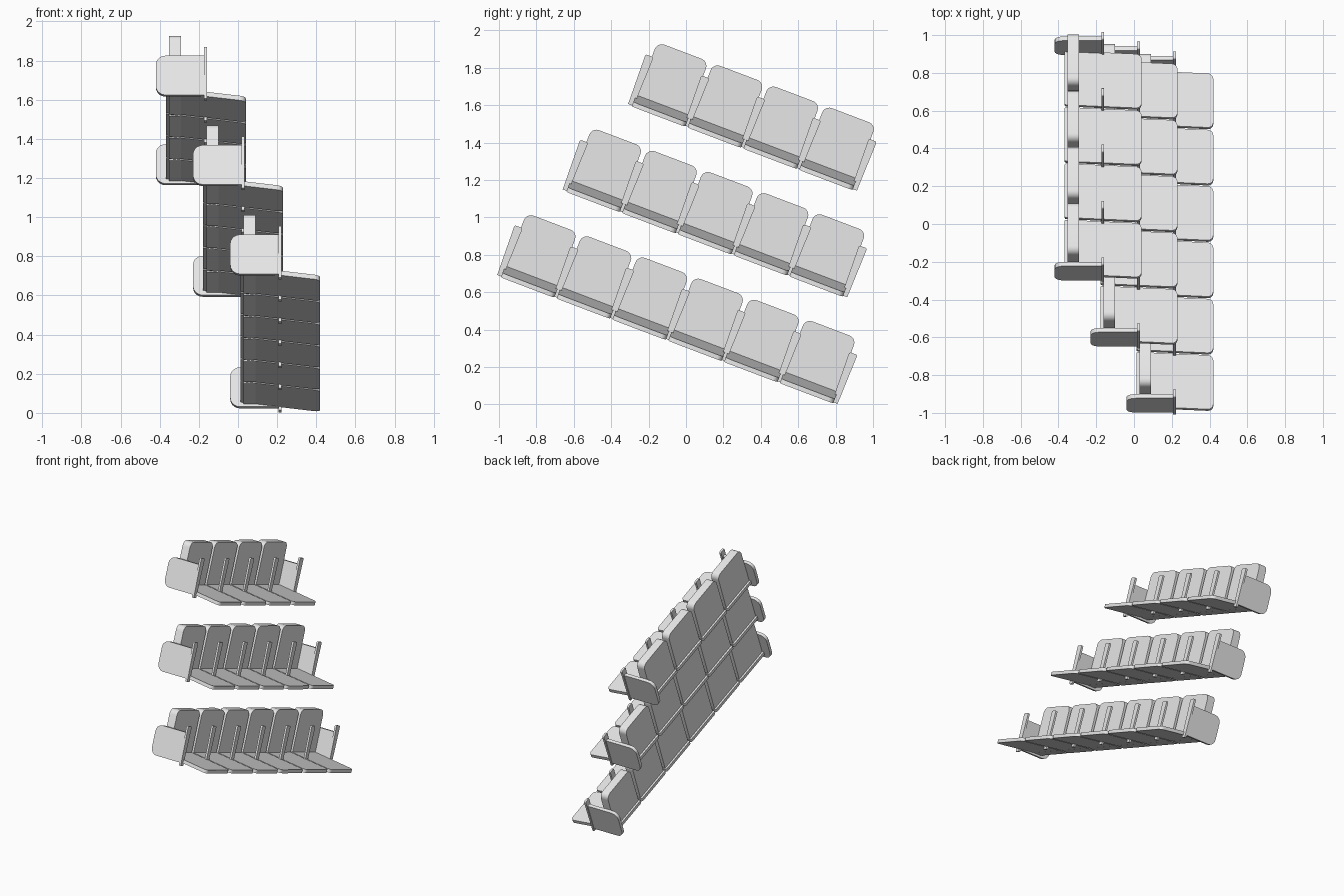
import bpy, bmesh, math
from mathutils import Matrix, Vector

cube = bpy.data.objects.get("Cube")
if cube:
    bpy.data.objects.remove(cube, do_unlink=True)

mat = bpy.data.materials.new("light grey")
mat.use_nodes = True
GREY = (0.8, 0.8, 0.8, 1)
mat.diffuse_color = GREY
mat.node_tree.nodes["Principled BSDF"].inputs["Base Color"].default_value = GREY

SLOPE = math.radians(-20.76)   # rows descend towards +y
PITCH = 0.319                  # spacing of seats in a row
TILT = 0.125                   # forward drop of the cushion


def rounded(corners, steps=5):
    """Outline from (a, b, radius) corners, each rounded by a curve."""
    out = []
    for i, (a, b, rad) in enumerate(corners):
        p = Vector((a, b))
        if rad == 0:
            out.append(p)
            continue
        q = Vector(corners[i - 1][:2])
        n = Vector(corners[(i + 1) % len(corners)][:2])
        s, e = p + (q - p).normalized() * rad, p + (n - p).normalized() * rad
        c = s + e - p
        for k in range(steps + 1):
            t = math.pi / 2 * k / steps
            out.append(c + (s - c) * math.cos(t) + (e - c) * math.sin(t))
    return out


def prism(name, corners, lo, hi, place):
    """Extrude an outline from lo to hi; place maps (a, b, t) to x, along, up."""
    bm = bmesh.new()
    pts = rounded(corners)
    ends = [[bm.verts.new(place(p.x, p.y, t)) for p in pts] for t in (lo, hi)]
    for ring in ends:
        bm.faces.new(ring)
    for i in range(len(pts)):
        bm.faces.new((ends[0][i - 1], ends[0][i], ends[1][i], ends[1][i - 1]))
    bmesh.ops.recalc_face_normals(bm, faces=bm.faces)
    me = bpy.data.meshes.new(name)
    bm.to_mesh(me)
    bm.free()
    me.materials.append(mat)
    return me


def across(a, b, t):      # outline facing forwards
    return (t, a, b)


def sideways(a, b, t):    # outline facing along the row
    return (a, t, b)


def flat(a, b, t):        # outline lying down, sheared forwards
    return (a, b, t + (0.42 - a) * TILT)


W, B = 0.153, 0.146
cushion = prism("cushion", [(0.012, -W, 0.01), (0.42, -W, 0.03),
                            (0.42, W, 0.03), (0.012, W, 0.01)], 0.284, 0.309, flat)
back = prism("backrest", [(-B - 0.002, 0.325, 0), (B + 0.002, 0.325, 0),
                          (B, 0.655, 0.04), (-B, 0.655, 0.04)], 0.028, 0.09, across)
post = prism("arm_post", [(-0.016, 0.29, 0), (0.016, 0.29, 0),
                          (0.023, 0.572, 0.01), (-0.023, 0.572, 0.01)], 0.207, 0.222, across)
panel = prism("end_panel", [(-0.04, 0.31, 0.05), (0.218, 0.31, 0),
                            (0.218, 0.525, 0), (-0.04, 0.525, 0.05)], -0.012, 0.012, sideways)


def put(mesh, name, frame, along):
    ob = bpy.data.objects.new(name, mesh)
    bpy.context.collection.objects.link(ob)
    ob.matrix_world = frame @ Matrix.Translation((0, along, 0))
    ob.select_set(True)
    bpy.context.view_layer.objects.active = ob


# Three stepped rows of six, five and four seats
bpy.ops.object.select_all(action='DESELECT')
for row, seats in enumerate((6, 5, 4)):
    frame = Matrix.Translation((-0.19 * row, 0.35 * row, 0.457 * row)) @ Matrix.Rotation(SLOPE, 4, 'X')
    first = -1.014
    tag = f"row{row + 1}"
    for i in range(seats):
        put(cushion, f"{tag}_cushion", frame, first + i * PITCH)
        put(back, f"{tag}_backrest", frame, first + i * PITCH)
    for i in range(seats + 1):
        put(post, f"{tag}_arm_post", frame, first + (i - 0.5) * PITCH)
    for i in (0, seats):
        put(panel, f"{tag}_end_panel", frame, first + (i - 0.5) * PITCH)
bpy.ops.object.shade_smooth_by_angle(angle=math.radians(30))
